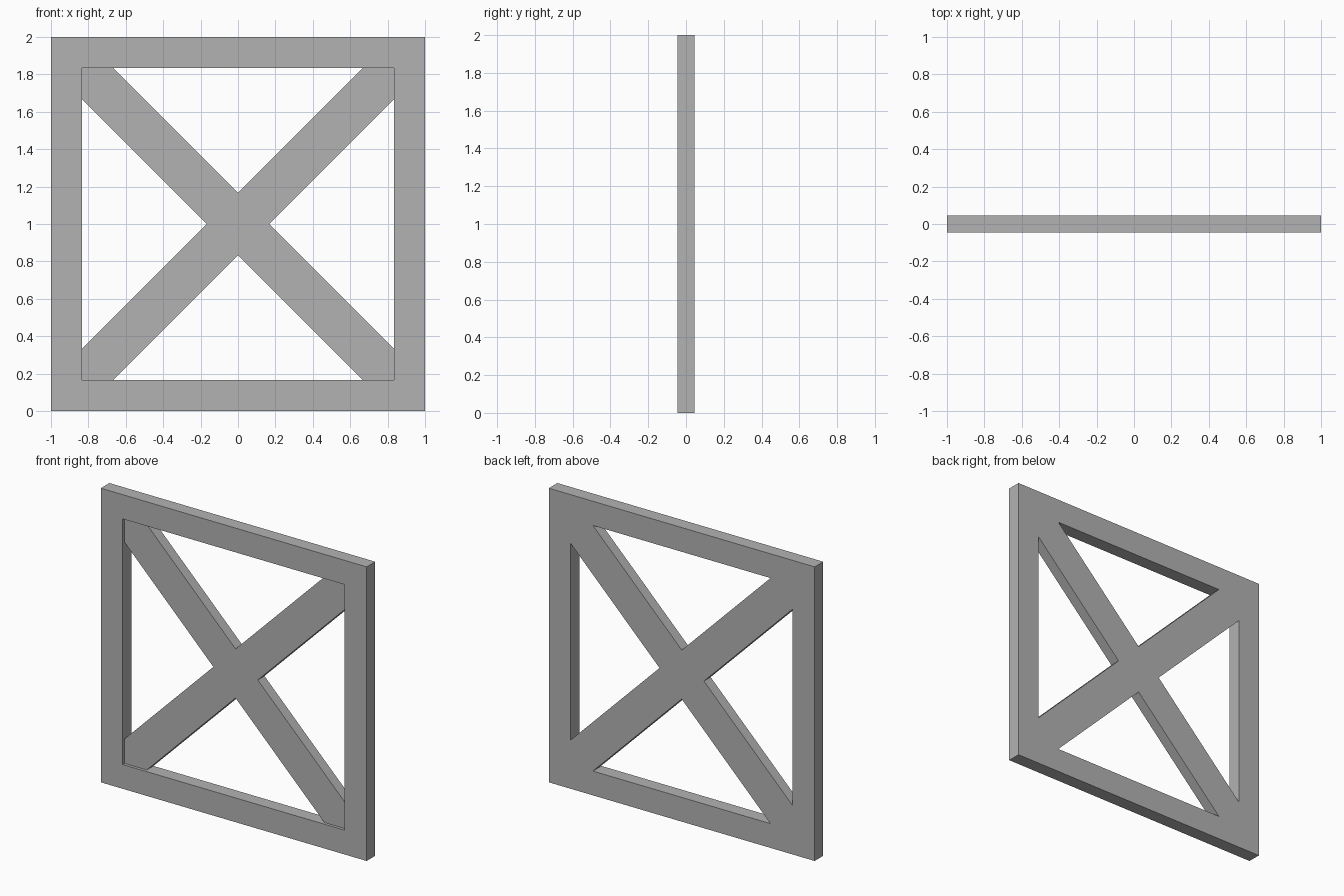
import bpy
import bmesh
from mathutils import Matrix, Vector

if "Cube" in bpy.data.objects:
    bpy.data.objects.remove(bpy.data.objects["Cube"], do_unlink=True)

OUTER = 1.0       # half size of the frame
INNER = 0.835     # half size of the opening
NOTCH = 0.167     # half width of the brace along x and z
HALF_DEPTH = 0.046
RECESS = 0.02     # brace set back from the front

grey = bpy.data.materials.new("plain grey")
grey.use_nodes = True
colour = (0.45, 0.45, 0.45, 1)
grey.diffuse_color = colour
grey.node_tree.nodes["Principled BSDF"].inputs["Base Color"].default_value = colour


def quarter_turns(points):
    """Repeat x/z points around the centre in four quarter turns."""
    result = []
    for i in range(4):
        turn = Matrix(((0, -1), (1, 0)))
        for p in points:
            v = Vector(p)
            for _ in range(i):
                v = turn @ v
            result.append(v)
    return result


def extrude_flat(name, faces, front, back):
    """Extrude flat x/z polygons from the front to the back."""
    bm = bmesh.new()
    for outline in faces:
        bm.faces.new([bm.verts.new((p.x, front, p.y + OUTER)) for p in outline])
    bmesh.ops.remove_doubles(bm, verts=bm.verts, dist=0.0001)
    made = bmesh.ops.extrude_face_region(bm, geom=bm.faces[:], use_keep_orig=True)
    moved = [g for g in made["geom"] if isinstance(g, bmesh.types.BMVert)]
    bmesh.ops.translate(bm, verts=moved, vec=(0, back - front, 0))
    bmesh.ops.recalc_face_normals(bm, faces=bm.faces)
    mesh = bpy.data.meshes.new(name)
    bm.to_mesh(mesh)
    bm.free()
    mesh.materials.append(grey)
    obj = bpy.data.objects.new(name, mesh)
    bpy.context.collection.objects.link(obj)
    return obj


# Square frame: four mitred sides joined into one ring
outer = quarter_turns([(OUTER, OUTER)])
inner = quarter_turns([(INNER, INNER)])
sides = [(outer[i], outer[(i + 1) % 4], inner[(i + 1) % 4], inner[i]) for i in range(4)]
extrude_flat("square_frame", sides, -HALF_DEPTH, HALF_DEPTH)

# Diagonal cross brace: flush at the back, recessed at the front
arm = [(NOTCH, 0), (INNER, INNER - NOTCH), (INNER, INNER), (INNER - NOTCH, INNER)]
extrude_flat("cross_brace", [quarter_turns(arm)], RECESS - HALF_DEPTH, HALF_DEPTH)
